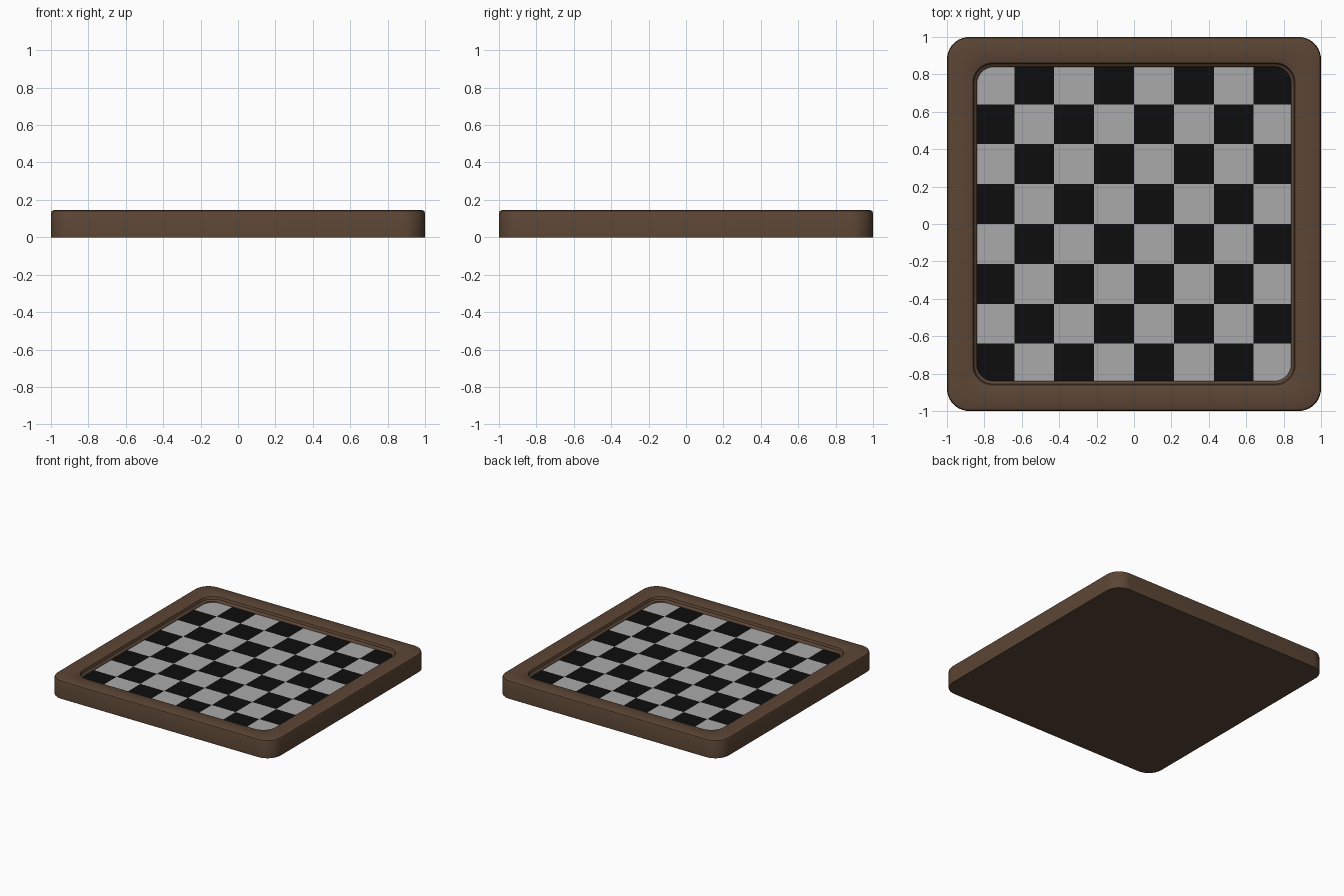
import bpy, bmesh, math

if "Cube" in bpy.data.objects:
    bpy.data.objects.remove(bpy.data.objects["Cube"])


def material(name, rgb):
    m = bpy.data.materials.new(name)
    m.diffuse_color = (*rgb, 1)
    m.use_nodes = True
    m.node_tree.nodes["Principled BSDF"].inputs["Base Color"].default_value = m.diffuse_color
    return m


def rounded_ring(bm, half, radius, z, seg=10):
    verts = []
    for k, (sx, sy) in enumerate([(1, 1), (-1, 1), (-1, -1), (1, -1)]):
        for i in range(seg + 1):
            a = math.pi / 2 * (k + i / seg)
            verts.append(bm.verts.new((sx * (half - radius) + radius * math.cos(a),
                                       sy * (half - radius) + radius * math.sin(a), z)))
    return verts


def finish(bm, name, mats):
    me = bpy.data.meshes.new(name)
    bm.to_mesh(me)
    bm.free()
    ob = bpy.data.objects.new(name, me)
    bpy.context.collection.objects.link(ob)
    for m in mats:
        me.materials.append(m)
    return ob


H = 0.145       # frame height
BOARD_Z = 0.105  # playing surface height

# Wooden frame: rounded-square rings lofted from base, over the rim, into the recess
profile = [(1.0, 0.12, 0), (1.0, 0.12, H - 0.015), (0.9956, 0.1156, H - 0.0044),
           (0.985, 0.105, H), (0.868, 0.115, H), (0.862, 0.109, H - 0.003),
           (0.858, 0.105, H - 0.012), (0.855, 0.102, H - 0.022), (0.846, 0.095, H - 0.026),
           (0.841, 0.092, H - 0.032), (0.839, 0.09, BOARD_Z - 0.012)]
bm = bmesh.new()
rings = [rounded_ring(bm, *p) for p in profile]
for a, b in zip(rings, rings[1:]):
    n = len(a)
    for i in range(n):
        j = (i + 1) % n
        bm.faces.new((a[i], a[j], b[j], b[i]))
bm.faces.new(rings[0][::-1])
bm.faces.new(rings[-1])
bmesh.ops.recalc_face_normals(bm, faces=bm.faces)
frame = finish(bm, "frame", [material("brown_wood", (0.105, 0.06, 0.035))])
bpy.context.view_layer.objects.active = frame
frame.select_set(True)
bpy.ops.object.shade_smooth_by_angle(angle=math.radians(35))

# Chequered playing surface, edges tucked under the frame lip
bm = bmesh.new()
bmesh.ops.create_grid(bm, x_segments=8, y_segments=8, size=0.853)
for f in bm.faces:
    c = f.calc_center_median()
    i, j = (math.floor((v + 0.853) / 0.21325) for v in (c.x, c.y))
    f.material_index = (i + j) % 2
for v in bm.verts:
    v.co.z = BOARD_Z
finish(bm, "playing_squares", [material("dark_squares", (0.004, 0.004, 0.004)),
                               material("light_squares", (0.4, 0.4, 0.4))])
